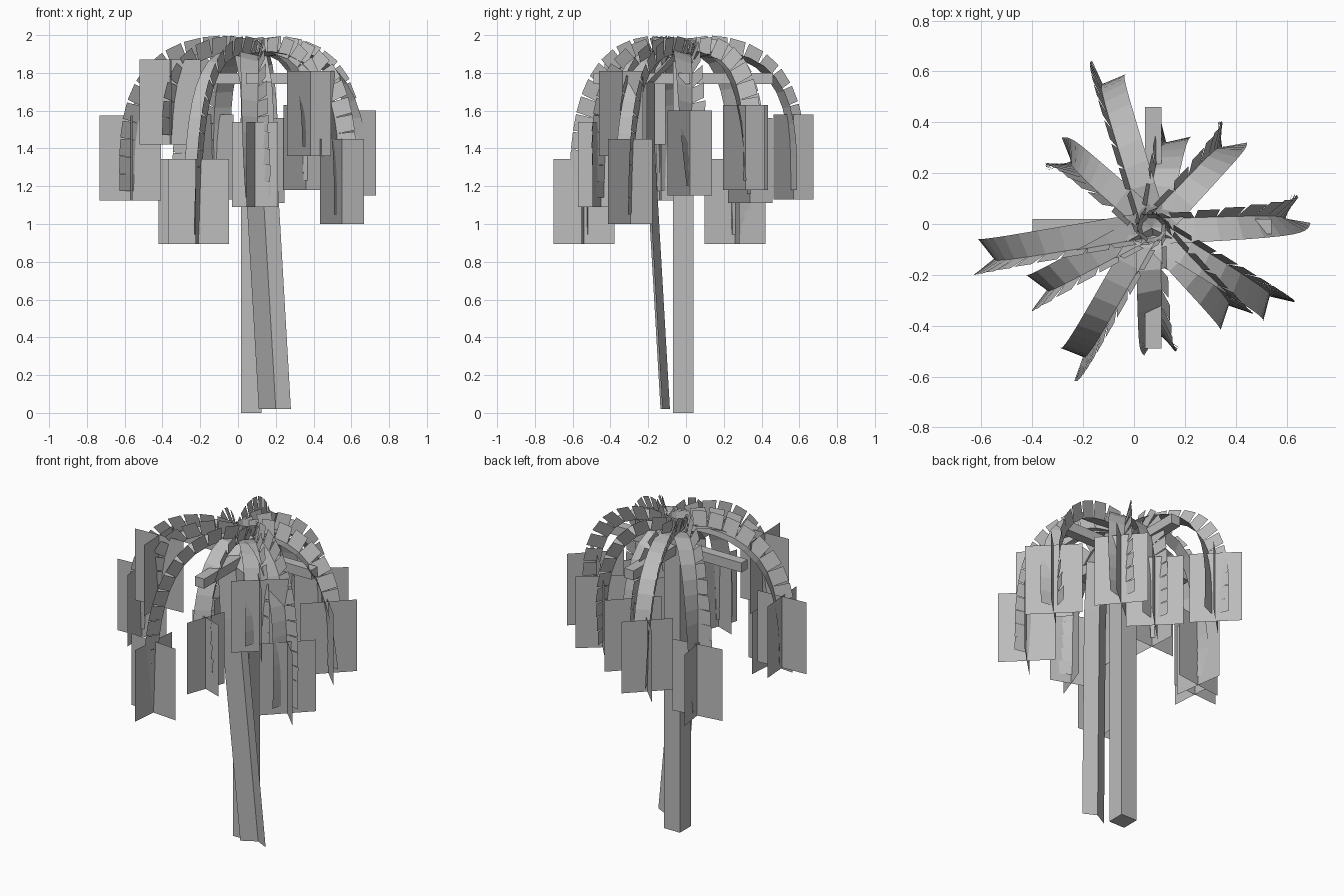
import bpy
import bmesh
from math import sin, cos, pi, radians
from mathutils import Vector

cube = bpy.data.objects.get("Cube")
if cube:
    bpy.data.objects.remove(cube, do_unlink=True)

grey = bpy.data.materials.new("plain_grey")
grey.use_nodes = True
grey.diffuse_color = (0.5, 0.5, 0.5, 1)
grey.node_tree.nodes["Principled BSDF"].inputs["Base Color"].default_value = (0.5, 0.5, 0.5, 1)

UP = Vector((0, 0, 1))
CROWN = Vector((0.07, -0.015, 1.905))


def finish(name, bm):
    mesh = bpy.data.meshes.new(name)
    bm.to_mesh(mesh)
    bm.free()
    mesh.materials.append(grey)
    obj = bpy.data.objects.new(name, mesh)
    bpy.context.collection.objects.link(obj)


def quad(bm, *points):
    bm.faces.new([bm.verts.new(p) for p in points])


def box(name, center, size):
    bm = bmesh.new()
    bmesh.ops.create_cube(bm, size=1)
    bmesh.ops.scale(bm, vec=size, verts=bm.verts)
    bmesh.ops.translate(bm, vec=center, verts=bm.verts)
    finish(name, bm)


def resample(points, step):
    """Evenly spaced points along a polyline."""
    total = sum((b - a).length for a, b in zip(points, points[1:]))
    gap = total / max(1, round(total / step))
    out, walked = [points[0]], 0.0
    for a, b in zip(points, points[1:]):
        length = (b - a).length
        while len(out) * gap <= walked + length and length > 0:
            out.append(a.lerp(b, (len(out) * gap - walked) / length))
        walked += length
    if (out[-1] - points[-1]).length > gap / 2:
        out.append(points[-1])
    return out


def frond(name, tip, drop, roll):
    """Arched ribbon with separate upright fins, rolling towards its tip."""
    flat = Vector((tip.x - CROWN.x, tip.y - CROWN.y, 0))
    out = flat.normalized()
    left = UP.cross(out)
    reach = flat.length - 0.02
    arch = []
    for i in range(81):
        a = i / 80 * pi / 2
        r = reach * sin(a) ** 0.62
        dip = 0.05 * max(0, 1 - r / 0.2) ** 2
        arch.append(CROWN + out * r - UP * (dip + drop * (1 - max(cos(a), 0) ** 0.62)))
    path = resample(arch, 0.088)
    last = len(path) - 1

    def arm(normal, degrees):
        a = radians(degrees)
        return (normal * cos(a) + left * sin(a)) * 0.1

    bm = bmesh.new()
    rows = []
    for i, p in enumerate(path):
        t = i / last
        normal = (path[min(i + 1, last)] - path[max(i - 1, 0)]).cross(left).normalized()
        corner = p + left * 0.035 * (1 - t)
        turn = 12 + (roll - 12) * t ** 1.5
        edge = corner + arm(normal, turn - 92)
        rows.append((bm.verts.new(corner), bm.verts.new(edge), turn))
    for (a, b, turn), (c, d, _) in zip(rows, rows[1:]):
        bm.faces.new((a, b, d, c))
        p, q = a.co.copy(), c.co.copy()
        fin = arm((q - p).cross(left).normalized(), turn)
        quad(bm, p, q, q + fin, p + fin)
    finish(name, bm)


def crossed_cards(name, tip, angle, width):
    """Two upright leaf planes crossing at a right angle."""
    bm = bmesh.new()
    for turn in (0, 90):
        a = radians(angle + turn)
        side = Vector((cos(a), sin(a), 0)) * width / 2
        top = UP * 0.45
        quad(bm, tip - side, tip + side, tip + side + top, tip - side + top)
    finish(name, bm)


# Trunk and crossbars
box("trunk", (0.07, -0.015, 0.93), (0.11, 0.11, 1.86))
box("crossbar_side", (0.07, -0.01, 1.77), (0.94, 0.06, 0.06))
box("crossbar_front", (0.075, -0.015, 1.77), (0.065, 0.95, 0.06))

# Fronds with hanging leaf cards: x, y, card bottom, card angle, card width, tip roll
leaves = [
    (-0.13, 0.57, 1.13, 45, 0.3, 5),
    (0.13, 0.34, 1.11, 45, 0.33, 25),
    (0.36, 0.315, 1.18, 40, 0.31, 55),
    (0.615, 0.02, 1.15, 45, 0.33, 80),
    (0.55, -0.295, 1.0, 45, 0.33, 18),
    (0.385, -0.335, 1.36, 40, 0.33, 30),
    (0.09, -0.45, 1.09, -20, 0.26, 60),
    (-0.21, -0.54, 0.895, -5, 0.325, 8),
    (-0.36, -0.27, 1.42, 3, 0.325, 25),
    (-0.57, -0.14, 1.125, 4, 0.325, 30),
    (-0.26, 0.26, 0.895, 8, 0.325, 65),
]
for i, (x, y, bottom, angle, width, roll) in enumerate(leaves, 1):
    tip = Vector((x, y, bottom))
    frond(f"frond_{i}", tip, CROWN.z - bottom - 0.05, roll)
    crossed_cards(f"leaf_cards_{i}", tip, angle, width)

# Long hanging frond that leans beside the trunk down to the ground
bm = bmesh.new()
spine = resample([Vector((0.2, -0.085, 0.02)), Vector((0.12, -0.165, 1.4)),
                  Vector((0.1, -0.165, 1.75)), CROWN], 0.11)
ribbon = Vector((-0.09, -0.05, 0))
fin = Vector((0.08, -0.04, 0))
for p, q in zip(spine, spine[1:]):
    quad(bm, p, q, q + ribbon, p + ribbon)
    quad(bm, p, p + fin, q + fin, q)
finish("hanging_frond", bm)
